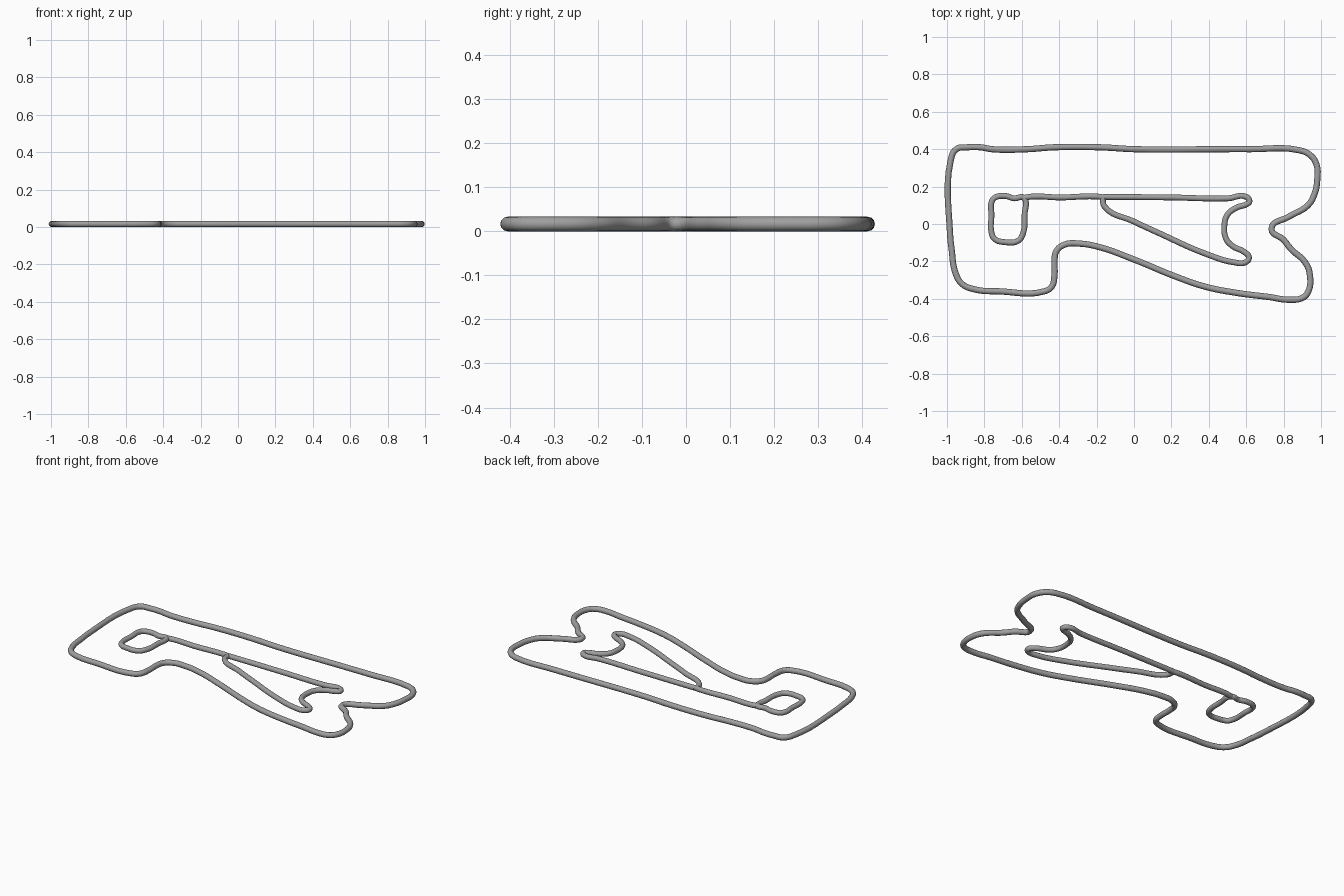
import bpy
import math

cube = bpy.data.objects.get("Cube")
if cube:
    bpy.data.objects.remove(cube, do_unlink=True)

OUTER_RADIUS = 0.0165
INNER_RADIUS = 0.0155

# Single grey material
grey = bpy.data.materials.new("plain grey")
grey.use_nodes = True
colour = (0.35, 0.35, 0.35, 1)
grey.diffuse_color = colour
grey.node_tree.nodes["Principled BSDF"].inputs["Base Color"].default_value = colour


def tube(name, points, radius, closed):
    """Sweep a round section along a smooth flat path, then make it a mesh."""
    curve = bpy.data.curves.new(name, "CURVE")
    curve.dimensions = "3D"
    curve.bevel_depth = radius
    curve.bevel_resolution = 4
    curve.resolution_u = 6
    curve.use_fill_caps = not closed
    spline = curve.splines.new("BEZIER")
    spline.bezier_points.add(len(points) - 1)
    for knot, (x, y) in zip(spline.bezier_points, points):
        knot.co = (x, y, OUTER_RADIUS)
        knot.handle_left_type = knot.handle_right_type = "AUTO"
    spline.use_cyclic_u = closed
    curve.materials.append(grey)
    obj = bpy.data.objects.new(name, curve)
    bpy.context.collection.objects.link(obj)
    bpy.ops.object.select_all(action="DESELECT")
    obj.select_set(True)
    bpy.context.view_layer.objects.active = obj
    bpy.ops.object.convert(target="MESH")
    bpy.ops.object.shade_smooth_by_angle(angle=math.radians(50))
    return bpy.context.object


# Outer outline, clockwise from the upper left corner
outline_path = [
    (-.98, .34), (-.95, .4), (-.89, .41), (-.82, .41), (-.76, .4),
    (-.57, .4), (-.43, .41), (-.18, .41), (0, .4), (.46, .4), (.62, .4),
    (.88, .395), (.94, .37), (.975, .32), (.98, .24), (.965, .16),
    (.93, .1), (.83, .04), (.735, -.025), (.8, -.085), (.84, -.135),
    (.915, -.205), (.94, -.27), (.93, -.365), (.9, -.395), (.83, -.405),
    (.72, -.39), (.56, -.37), (.38, -.335), (.22, -.28), (0, -.19),
    (-.18, -.125), (-.29, -.105), (-.37, -.11), (-.415, -.145),
    (-.425, -.2), (-.425, -.27), (-.44, -.335), (-.48, -.36),
    (-.72, -.36), (-.85, -.35), (-.92, -.32), (-.955, -.26),
    (-.975, -.135), (-.983, -.06),
]
tube("outer_outline", outline_path, OUTER_RADIUS, True)

# Small rounded rectangle
window_path = [
    (-.762, .05), (-.762, .115), (-.745, .14), (-.69, .15), (-.64, .137),
    (-.59, .14), (-.585, .05), (-.595, -.055), (-.62, -.09),
    (-.69, -.097), (-.745, -.08), (-.762, -.045),
]
tube("small_rectangle", window_path, INNER_RADIUS, True)

# Straight bar joining the rectangle and the wedge
bar_path = [(-.59, .14), (-.54, .147), (-.4, .142), (-.2, .147), (-.16, .142)]
tube("connecting_bar", bar_path, INNER_RADIUS, False)

# Notched wedge, starting and ending at its pointed tip
wedge_path = [
    (-.165, .145), (.2, .142), (.5, .137), (.6, .145), (.617, .12),
    (.6, .105), (.55, .088), (.5, .05), (.484, 0), (.493, -.08),
    (.53, -.12), (.59, -.15), (.615, -.18), (.595, -.205), (.535, -.205),
    (.38, -.158), (.136, -.05), (0, .013), (-.158, .094), (-.168, .142),
]
tube("notched_wedge", wedge_path, INNER_RADIUS, False)
